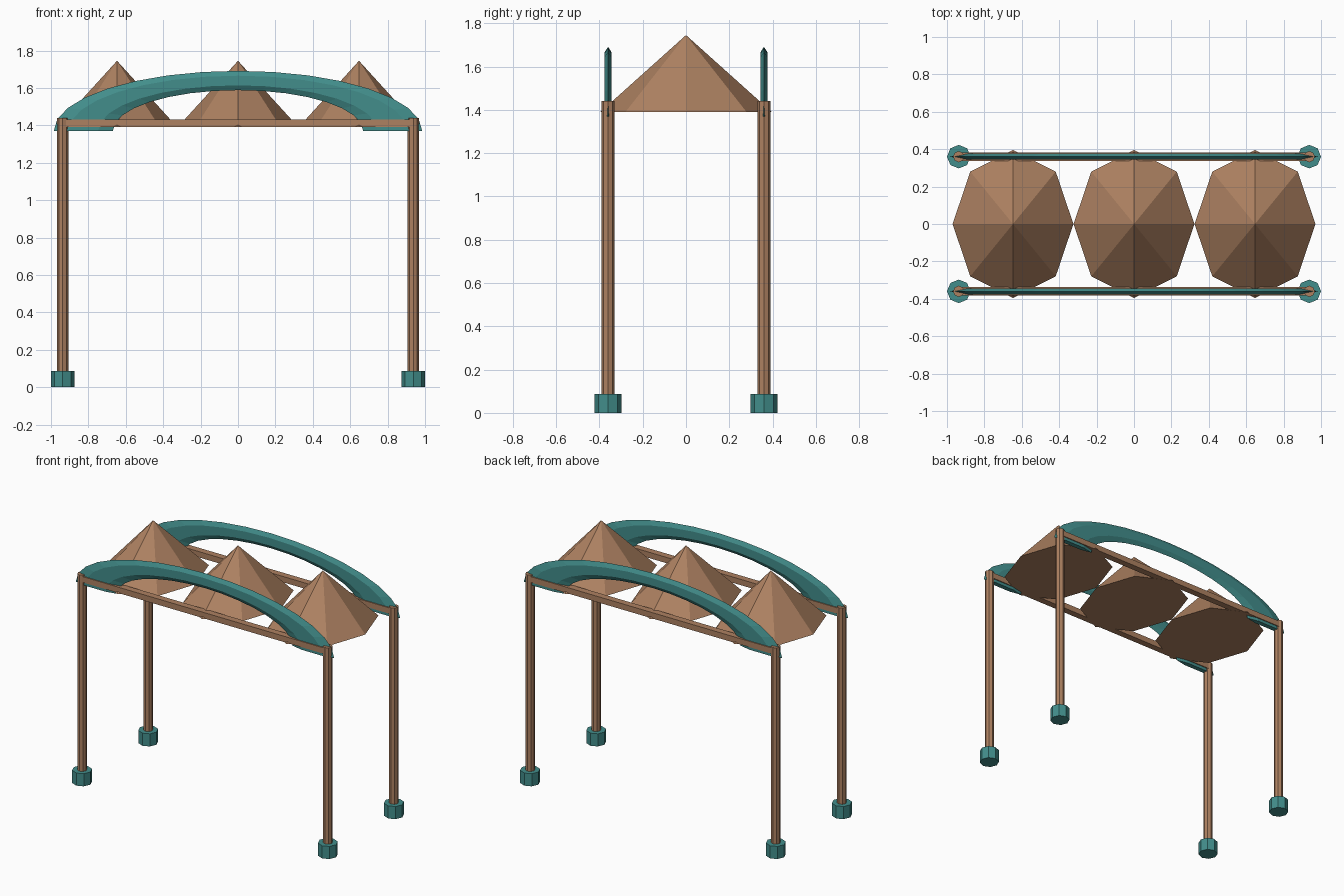
import bpy
import bmesh
from math import sin, cos, pi, tau

if "Cube" in bpy.data.objects:
    bpy.data.objects.remove(bpy.data.objects["Cube"], do_unlink=True)


def make_material(name, rgb):
    mat = bpy.data.materials.new(name)
    mat.use_nodes = True
    mat.diffuse_color = (*rgb, 1)
    mat.node_tree.nodes["Principled BSDF"].inputs["Base Color"].default_value = (*rgb, 1)
    return mat


wood = make_material("warm_wood", (0.42, 0.22, 0.12))
teal = make_material("teal_paint", (0.055, 0.27, 0.26))


def add_object(name, bm, mat, location):
    bmesh.ops.recalc_face_normals(bm, faces=bm.faces)
    mesh = bpy.data.meshes.new(name)
    bm.to_mesh(mesh)
    bm.free()
    mesh.materials.append(mat)
    obj = bpy.data.objects.new(name, mesh)
    obj.location = location
    bpy.context.collection.objects.link(obj)
    return obj


def octagonal(name, mat, x, y, z0, z1, r_base, r_top, stretch=1):
    """Eight-sided prism or pyramid with corners on the axes."""
    bm = bmesh.new()
    bmesh.ops.create_cone(bm, cap_ends=True, segments=8, radius1=r_base,
                          radius2=r_top, depth=z1 - z0)
    bmesh.ops.scale(bm, vec=(1, stretch, 1), verts=bm.verts)
    return add_object(name, bm, mat, (x, y, (z0 + z1) / 2))


def arch(name, y):
    """Half of a flattened ring with a six-sided section."""
    steps, sides = 16, 6
    major, minor, half_width, rise = 0.827, 0.158, 0.019, 0.326
    bm = bmesh.new()
    rings = []
    for i in range(steps + 1):
        a = pi * i / steps
        ring = []
        for j in range(sides):
            b = tau * j / sides
            r = major + minor * cos(b)
            ring.append(bm.verts.new((r * cos(a), half_width * sin(b), r * sin(a) * rise)))
        rings.append(ring)
    for lower, upper in zip(rings, rings[1:]):
        for j in range(sides):
            k = (j + 1) % sides
            bm.faces.new((lower[j], lower[k], upper[k], upper[j]))
    bm.faces.new(rings[0])
    bm.faces.new(rings[-1])
    return add_object(name, bm, teal, (0, y, 1.37))


def beam(name, y):
    bm = bmesh.new()
    bmesh.ops.create_cube(bm, size=1)
    bmesh.ops.scale(bm, vec=(1.874, 0.046, 0.04), verts=bm.verts)
    return add_object(name, bm, wood, (0, y, 1.411))


# Posts, feet, beams and arches on both long sides
POST_X, POST_Y = 0.937, 0.36
for end, y in (("front", -POST_Y), ("back", POST_Y)):
    for side, x in (("left", POST_X), ("right", -POST_X)):
        octagonal(f"{end}_{side}_post", wood, x, y, 0.02, 1.44, 0.03, 0.03)
        octagonal(f"{end}_{side}_foot", teal, x, y, 0, 0.087, 0.063, 0.063)
    beam(f"{end}_beam", y)
    arch(f"{end}_arch", y)

# Row of three pointed canopies
for side, x in (("right", -0.647), ("middle", 0), ("left", 0.647)):
    octagonal(f"{side}_canopy", wood, x, 0, 1.39, 1.745, 0.323, 0, stretch=1.225)
